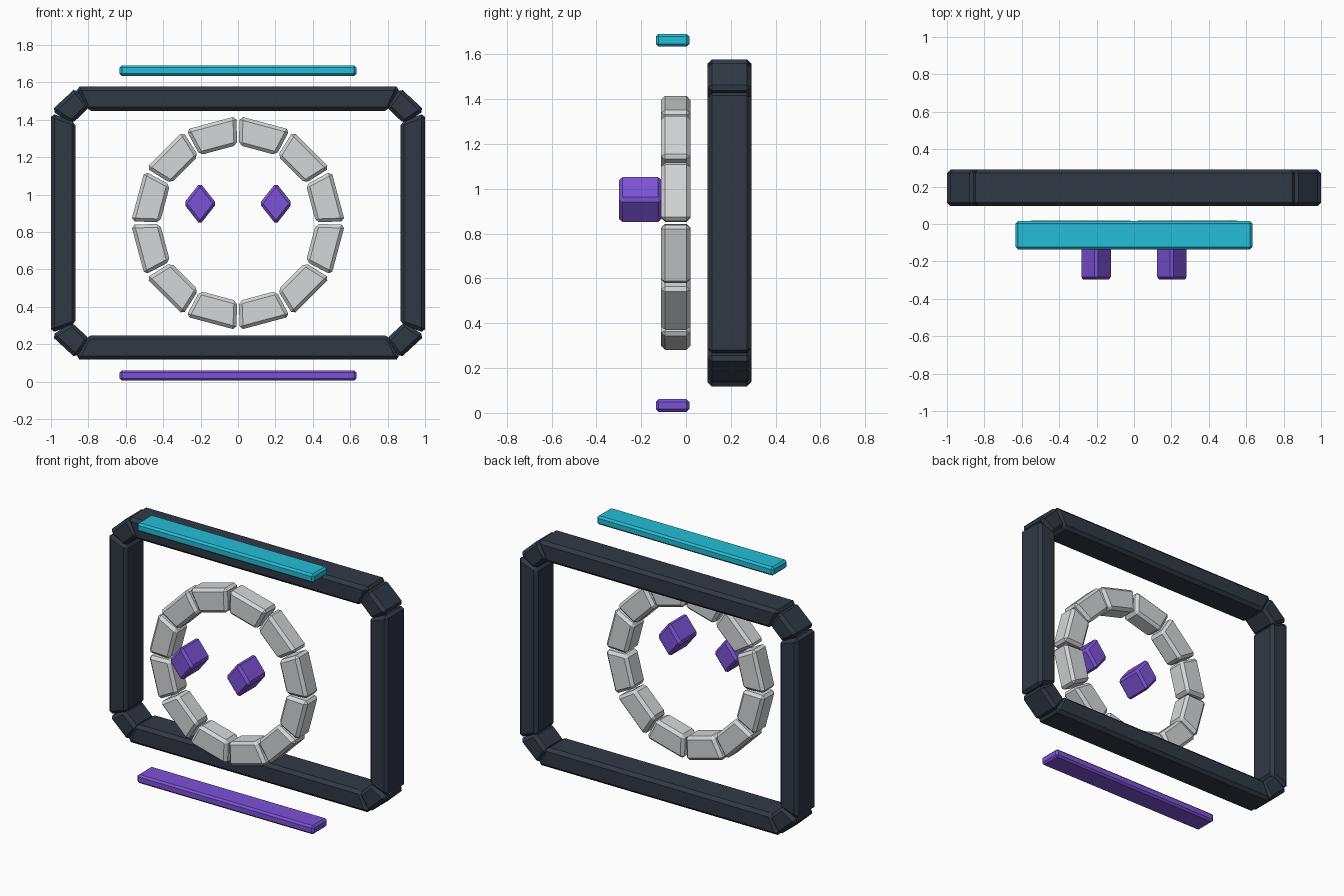
import bpy, bmesh, math
from mathutils import Vector

if "Cube" in bpy.data.objects:
    bpy.data.objects.remove(bpy.data.objects["Cube"])

CZ = 0.848  # height of the shared centre


def material(name, r, g, b):
    lin = [c / 255 / 12.92 if c < 11 else ((c / 255 + 0.055) / 1.055) ** 2.4 for c in (r, g, b)]
    m = bpy.data.materials.new(name)
    m.diffuse_color = (*lin, 1)
    m.use_nodes = True
    m.node_tree.nodes["Principled BSDF"].inputs["Base Color"].default_value = m.diffuse_color
    return m


charcoal = material("charcoal", 48, 57, 69)
grey = material("light_grey", 212, 214, 216)
teal = material("teal", 36, 190, 215)
purple = material("purple", 124, 82, 214)


def block(name, outline, y0, y1, mat, bevel):
    """Extrude an (x, z) outline from y0 to y1 and chamfer every edge."""
    bm = bmesh.new()
    face = bm.faces.new([bm.verts.new((x, y0, CZ + z)) for x, z in outline])
    ext = bmesh.ops.extrude_face_region(bm, geom=[face])
    moved = [v for v in ext["geom"] if isinstance(v, bmesh.types.BMVert)]
    bmesh.ops.translate(bm, verts=moved, vec=(0, y1 - y0, 0))
    bmesh.ops.recalc_face_normals(bm, faces=bm.faces)
    mesh = bpy.data.meshes.new(name)
    bm.to_mesh(mesh)
    bm.free()
    mesh.materials.append(mat)
    ob = bpy.data.objects.new(name, mesh)
    bpy.context.collection.objects.link(ob)
    mod = ob.modifiers.new("chamfer", "BEVEL")
    mod.width, mod.segments, mod.limit_method = bevel, 1, "NONE"
    return ob


# Octagonal frame: long rails, side posts and mitred corner blocks
for s, label in ((1, "top"), (-1, "bottom")):
    block(f"frame_rail_{label}", [(-0.868, 0.73 * s), (0.868, 0.73 * s), (0.806, 0.6 * s), (-0.806, 0.6 * s)],
          0.095, 0.292, charcoal, 0.02)
    side = "right" if s > 0 else "left"
    block(f"frame_post_{side}", [(1.0 * s, -0.588), (1.0 * s, 0.588), (0.868 * s, 0.54), (0.868 * s, -0.54)],
          0.095, 0.292, charcoal, 0.02)
    for t, end in ((1, "right"), (-1, "left")):
        block(f"frame_corner_{label}_{end}",
              [(x * t, z * s) for x, z in ((0.866, 0.724), (0.998, 0.602), (0.888, 0.53), (0.793, 0.622))],
              0.095, 0.292, charcoal, 0.02)

# Ring of twelve separate tapered segments
R_OUT, R_IN = 0.574, 0.418
half = math.pi / 12
for i in range(12):
    a = half + i * math.pi / 6
    radial, side = Vector((math.cos(a), math.sin(a))), Vector((-math.sin(a), math.cos(a)))
    outer, inner = radial * R_OUT * math.cos(half), radial * R_IN * math.cos(half)
    wo, wi = R_OUT * math.sin(half) - 0.01, R_IN * math.sin(half) - 0.004
    block(f"ring_segment_{i + 1}", [outer - side * wo, outer + side * wo, inner + side * wi, inner - side * wi],
          -0.112, 0.02, grey, 0.018)

# Diamond-shaped eyes
for s, label in ((1, "right"), (-1, "left")):
    x, z = 0.203 * s, 0.104
    block(f"eye_{label}", [(x, z + 0.112), (x + 0.088, z), (x, z - 0.112), (x - 0.088, z)],
          -0.298, -0.11, purple, 0.015)

# Floating bars above and below
for label, z, mat in (("upper", 0.815, teal), ("lower", -0.815, purple)):
    block(f"{label}_bar", [(-0.633, z - 0.028), (0.633, z - 0.028), (0.633, z + 0.028), (-0.633, z + 0.028)],
          -0.135, 0.015, mat, 0.012)
